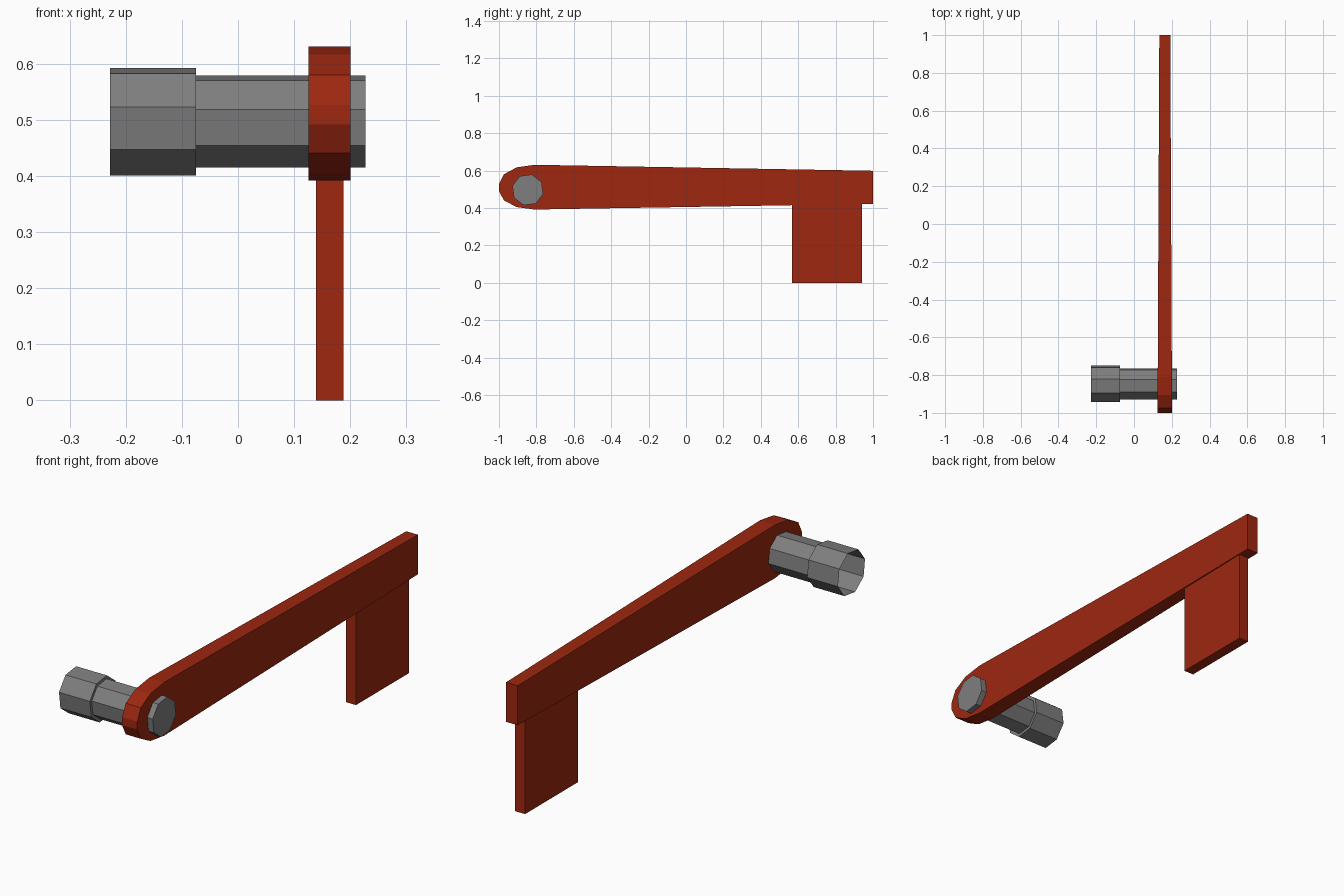
import bpy, bmesh, math

if "Cube" in bpy.data.objects:
    bpy.data.objects.remove(bpy.data.objects["Cube"])


def material(name, rgb):
    m = bpy.data.materials.new(name)
    m.diffuse_color = (*rgb, 1)
    m.use_nodes = True
    m.node_tree.nodes["Principled BSDF"].inputs["Base Color"].default_value = m.diffuse_color
    return m


RED = material("dark red", (0.34, 0.020, 0.005))
GREY = material("mid grey", (0.21, 0.21, 0.21))


def finish(bm, name, mat):
    bmesh.ops.recalc_face_normals(bm, faces=bm.faces)
    me = bpy.data.meshes.new(name)
    bm.to_mesh(me)
    bm.free()
    me.materials.append(mat)
    ob = bpy.data.objects.new(name, me)
    bpy.context.collection.objects.link(ob)
    return ob


def extrude_profile(name, profile, mat, centre_x, half):
    """Extrude a (y, z) outline along x; half(y) gives the half thickness."""
    bm = bmesh.new()
    a, b = [[bm.verts.new((centre_x + s * half(y), y, z)) for y, z in profile]
            for s in (-1, 1)]
    bm.faces.new(a)
    bm.faces.new(b)
    n = len(profile)
    for i in range(n):
        j = (i + 1) % n
        bm.faces.new((a[i], a[j], b[j], b[i]))
    return finish(bm, name, mat)


# tapered lever arm with a rounded front end
arm = [(1.0, 0.599), (-0.81, 0.631), (-0.906, 0.617), (-0.974, 0.58),
       (-1.0, 0.527), (-1.0, 0.492), (-0.974, 0.441), (-0.906, 0.405),
       (-0.81, 0.392), (1.0, 0.422)]
extrude_profile("lever_arm", arm, RED, 0.163,
                lambda y: 0.0375 - 0.0085 * max(0, y + 0.81) / 1.81)

# thin plate hanging below the rear of the arm
plate = [(0.567, 0.0), (0.941, 0.0), (0.941, 0.43), (0.567, 0.43)]
extrude_profile("rear_plate", plate, RED, 0.1635, lambda y: 0.0245)

# stepped eight-sided pivot sleeve, open at its wide end
SIDES = 8
bm = bmesh.new()
rings = []
for x, r in ((-0.228, 0.099), (-0.075, 0.099), (-0.075, 0.085), (0.227, 0.085)):
    ring = []
    for i in range(SIDES):
        t = math.radians(-15) + math.tau * i / SIDES
        ring.append(bm.verts.new((x, -0.846 - r * math.sin(t),
                                  0.497 + r * math.cos(t))))
    rings.append(ring)
for a, b in zip(rings, rings[1:]):
    for i in range(SIDES):
        j = (i + 1) % SIDES
        bm.faces.new((a[i], a[j], b[j], b[i]))
bm.faces.new(rings[-1])
finish(bm, "pivot_sleeve", GREY)
